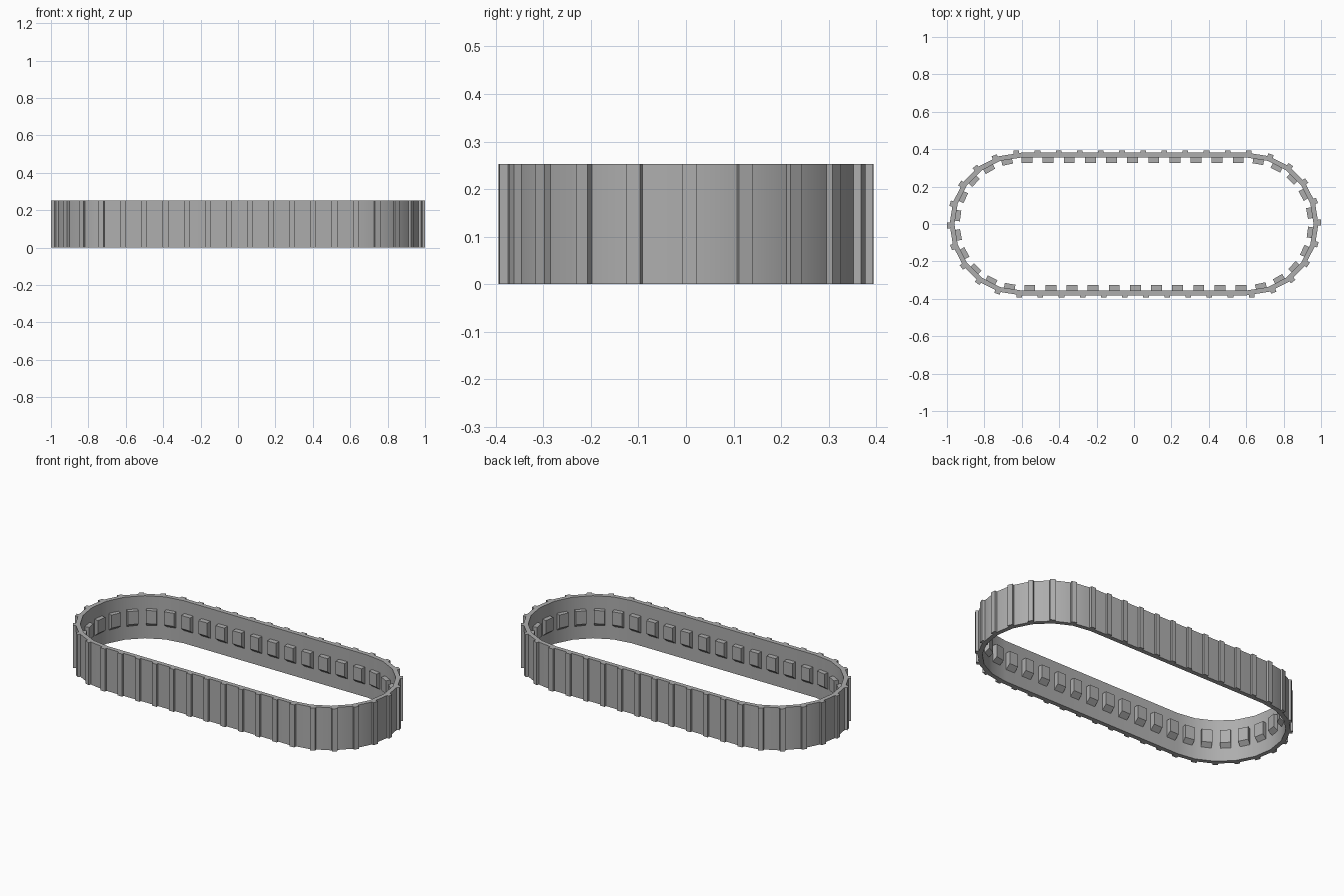
import bpy, bmesh, math
from mathutils import Matrix, Vector

cube = bpy.data.objects.get("Cube")
if cube:
    bpy.data.objects.remove(cube, do_unlink=True)

HEIGHT = 0.253       # belt width, standing upright
HALF = 0.605         # half length of the straight runs
R_OUT, R_IN = 0.381, 0.355
R_MID = 0.37
LINKS = 42
ARC_STEPS = 10

grey = bpy.data.materials.new("track grey")
grey.use_nodes = True
color = (0.42, 0.42, 0.42, 1)
grey.diffuse_color = color
grey.node_tree.nodes["Principled BSDF"].inputs["Base Color"].default_value = color


def make_object(name, bm):
    bmesh.ops.recalc_face_normals(bm, faces=bm.faces)
    mesh = bpy.data.meshes.new(name)
    bm.to_mesh(mesh)
    bm.free()
    mesh.materials.append(grey)
    obj = bpy.data.objects.new(name, mesh)
    bpy.context.collection.objects.link(obj)
    return obj


def outline(radius):
    """Rounded loop as a list of plan points."""
    points = []
    for side in (1, -1):
        for i in range(ARC_STEPS + 1):
            a = math.pi * (i / ARC_STEPS - 0.5)
            points.append((side * (HALF + radius * math.cos(a)),
                           side * radius * math.sin(a)))
    return points


def loop_frame(s):
    """Centre and outward angle at distance s from the middle of the front run."""
    half_turn = math.pi * R_MID
    half_loop = 2 * HALF + half_turn
    s %= 2 * half_loop
    turn = 0
    if s > half_loop - HALF + HALF and s >= half_loop:
        s, turn = s - half_loop, math.pi
    if s < HALF:
        x, angle = s, -math.pi / 2
    elif s < HALF + half_turn:
        x, angle = HALF, -math.pi / 2 + (s - HALF) / R_MID
    else:
        x, angle = HALF - (s - HALF - half_turn), math.pi / 2
    return Matrix.Rotation(turn, 4, 'Z') @ Matrix.Translation((x, 0, 0)) @ Matrix.Rotation(angle, 4, 'Z')


def add_prism(bm, frame, profile, width):
    """Extrude a (radius, z) profile sideways across the link."""
    sides = [[bm.verts.new(frame @ Vector((r, w, z))) for r, z in profile]
             for w in (-width / 2, width / 2)]
    bm.faces.new(sides[0])
    bm.faces.new(sides[1][::-1])
    for i in range(len(profile)):
        j = (i + 1) % len(profile)
        bm.faces.new((sides[0][i], sides[0][j], sides[1][j], sides[1][i]))


# Belt band
bm = bmesh.new()
rings = [[bm.verts.new((x, y, z)) for x, y in outline(r)]
         for r, z in ((R_OUT, 0), (R_OUT, HEIGHT), (R_IN, HEIGHT), (R_IN, 0))]
count = len(rings[0])
for k in range(4):
    a, b = rings[k], rings[(k + 1) % 4]
    for i in range(count):
        j = (i + 1) % count
        bm.faces.new((a[i], a[j], b[j], b[i]))
band = make_object("belt_band", bm)
bpy.context.view_layer.objects.active = band
band.select_set(True)
bpy.ops.object.shade_smooth_by_angle(angle=math.radians(30))

# Outer tread bars and inner guide teeth, half a pitch apart
pitch = (4 * HALF + 2 * math.pi * R_MID) / LINKS
bar = [(0.372, 0), (0.394, 0), (0.394, HEIGHT), (0.372, HEIGHT)]
tooth = [(0.362, 0.07), (0.325, 0.1), (0.325, 0.178), (0.362, 0.178)]
for name, profile, width, shift in (("tread_bars", bar, 0.03, 0),
                                    ("guide_teeth", tooth, 0.058, pitch / 2)):
    bm = bmesh.new()
    for i in range(LINKS):
        add_prism(bm, loop_frame(0.064 + shift + i * pitch), profile, width)
    make_object(name, bm)
